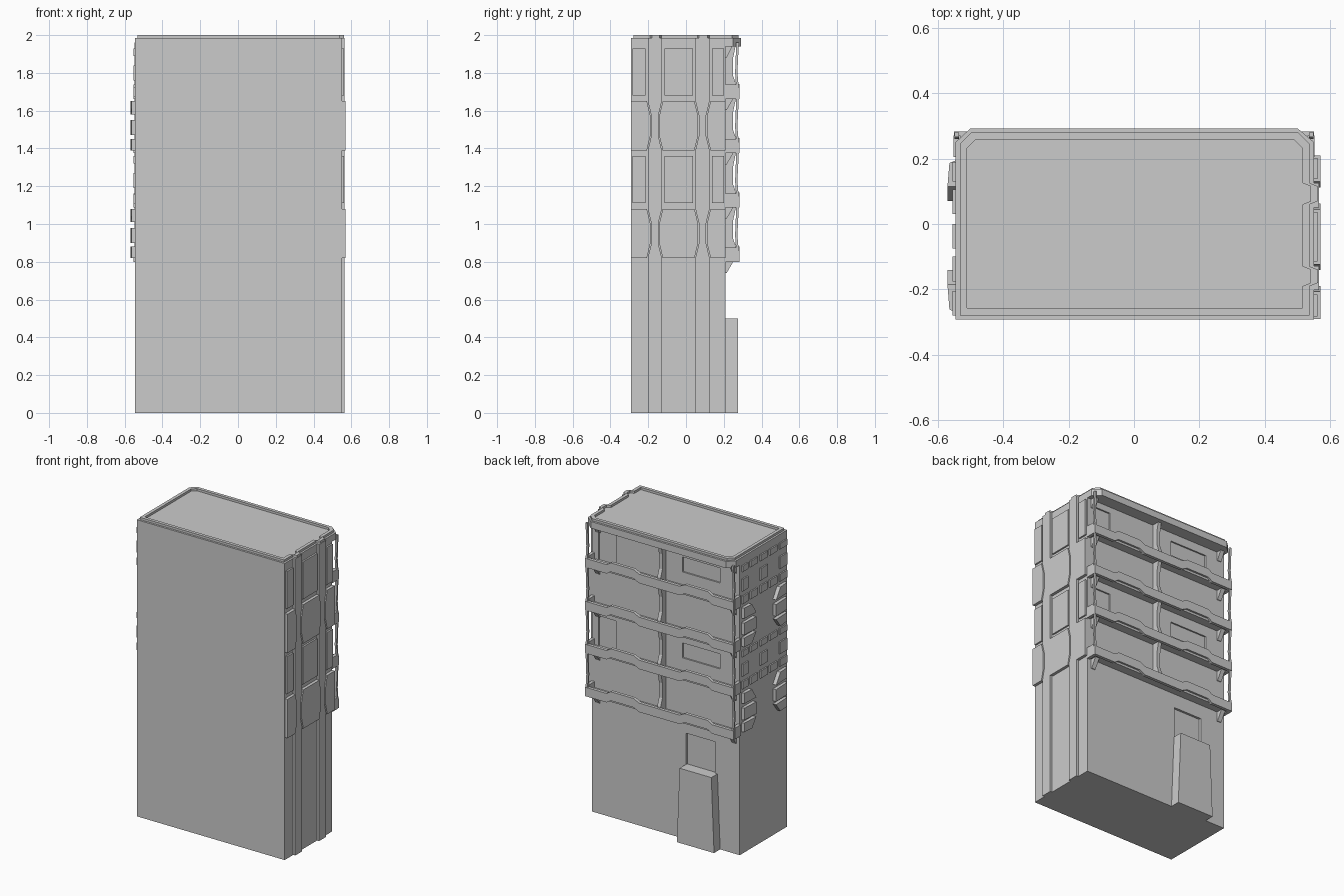
import bpy, bmesh

if "Cube" in bpy.data.objects:
    bpy.data.objects.remove(bpy.data.objects["Cube"])

WALL_R, WALL_L, FRONT, BACK = 0.55, -0.545, -0.292, 0.21
PITCH = 0.2875
LEVELS = [0.80 + PITCH * i for i in range(4)]


def prism(name, pts, axis, lo, hi):
    """Extrude a 2D outline along an axis; outline uses the other two axes in order."""
    def place(p, h):
        c = list(p)
        c.insert("xyz".index(axis), h)
        return c
    bm = bmesh.new()
    a = [bm.verts.new(place(p, lo)) for p in pts]
    b = [bm.verts.new(place(p, hi)) for p in pts]
    n = len(pts)
    bm.faces.new(a)
    bm.faces.new(b)
    for i in range(n):
        bm.faces.new((a[i], a[(i + 1) % n], b[(i + 1) % n], b[i]))
    bmesh.ops.recalc_face_normals(bm, faces=bm.faces)
    me = bpy.data.meshes.new(name)
    bm.to_mesh(me)
    bm.free()
    ob = bpy.data.objects.new(name, me)
    bpy.context.collection.objects.link(ob)
    return ob


def box(name, x0, x1, y0, y1, z0, z1):
    return prism(name, [(x0, y0), (x1, y0), (x1, y1), (x0, y1)], "z", z0, z1)


def cut(target, cutter):
    m = target.modifiers.new("cut", "BOOLEAN")
    m.operation, m.solver, m.object = "DIFFERENCE", "EXACT", cutter
    bpy.context.view_layer.objects.active = target
    bpy.ops.object.modifier_apply(modifier=m.name)
    bpy.data.objects.remove(cutter)


# Main block with recessed doorway, balcony doors and windows
body = box("tower_body", WALL_L, WALL_R, FRONT, BACK, 0, 1.96)
cut(body, box("doorway_cut", -0.36, -0.147, 0.195, 0.3, 0.3, 0.71))
for b in LEVELS[1::2]:
    cut(body, box("door_cut", 0.37, 0.50, 0.2, 0.3, b + 0.03, b + 0.235))
    cut(body, box("window_cut", -0.40, -0.12, 0.2, 0.3, b + 0.12, b + 0.22))

# Entrance block, tapering upward
porch = box("entrance_block", -0.40, -0.125, BACK - 0.012, 0.275, 0, 0.5)
for v in porch.data.vertices:
    if v.co.z > 0.4:
        v.co.x += 0.02 if v.co.x < -0.26 else -0.02

# Roof slab with chamfered back corners
prism("roof_slab", [(WALL_L, FRONT), (WALL_R, FRONT), (WALL_R, 0.25), (0.50, 0.292),
                    (-0.50, 0.292), (WALL_L, 0.25)], "z", 1.94, 1.985)

# Roof rim: stepped on the right where the ribs pass
def rim_outline(d, bump):
    xr, xl = WALL_R - d, WALL_L + d
    pts = [(xl, FRONT + d), (xr, FRONT + d)]
    for y0, y1 in ((-0.19, -0.13), (0.06, 0.125)):
        pts += [(xr, y0), (xr + bump, y0 + 0.01), (xr + bump, y1 - 0.01), (xr, y1)]
    c = 0.04 - d * 0.4
    return pts + [(xr, 0.292 - d - c), (xr - c, 0.292 - d), (xl + c, 0.292 - d), (xl, 0.292 - d - c)]

rim = prism("roof_rim", rim_outline(0.013, 0.025), "z", 1.98, 2.0)
cut(rim, prism("rim_cut", rim_outline(0.035, 0.025), "z", 1.95, 2.05))

# Balconies
steps = [(0.55, 0), (0.39, 0), (0.36, 1), (0.19, 1), (0.15, 0),
         (-0.15, 0), (-0.19, 1), (-0.36, 1), (-0.39, 0), (-0.55, 0)]
for b in LEVELS:
    low = [(x, b + 0.02 * s) for x, s in steps]
    high = [(x, b + 0.06 + 0.02 * s) for x, s in reversed(steps)]
    prism("balcony_parapet", low + high, "y", 0.262, 0.283)
    box("balcony_floor", -0.545, 0.545, BACK - 0.005, 0.27, b + 0.005, b + 0.035)
    top = b + PITCH - 0.01
    # Curved party fin between the two flats
    prism("balcony_fin", [(BACK - 0.005, b + 0.02), (0.268, b + 0.02), (0.268, b + 0.07), (0.25, b + 0.12),
                          (0.25, b + 0.22), (0.265, top + 0.015), (BACK - 0.005, top + 0.015)],
          "x", 0.0, 0.025)
    for s in (-1, 1):
        x0, x1 = sorted((s * 0.53, s * 0.552))
        box("balcony_end", x0, x1, BACK - 0.005, 0.27, b, b + 0.075)
        # Slim leaning corner post
        prism("balcony_post", [(0.266, b + 0.05), (0.28, b + 0.05), (0.272, b + 0.14),
                               (0.28, top + 0.02), (0.266, top + 0.02), (0.26, b + 0.14)],
              "x", s * 0.541 - 0.007, s * 0.541 + 0.007)
        # Bracket under the floor
        prism("balcony_bracket", [(BACK - 0.005, b + 0.02), (0.258, b + 0.02), (0.25, b),
                                  (0.215, b - 0.06), (BACK - 0.005, b - 0.06)],
              "x", s * 0.505 - 0.015, s * 0.505 + 0.015)
for s in (-1, 1):
    prism("roof_bracket", [(BACK - 0.005, 1.95), (0.25, 1.95), (0.215, 1.88), (BACK - 0.005, 1.88)],
          "x", s * 0.505 - 0.015, s * 0.505 + 0.015)

# Right side: full-height ribs that narrow beside the bulging panels
BAYS = [(0.82, 1.08), (1.39, 1.65)]
def rib_edge(y, shift):
    pts = [(y, 0)]
    for z0, z1 in BAYS:
        pts += [(y, z0), (y + shift, z0 + 0.075), (y + shift, z1 - 0.075), (y, z1)]
    return pts + [(y, 1.985)]

for y0, y1 in ((-0.202, -0.128), (0.05, 0.125)):
    prism("side_rib", rib_edge(y0, 0.018) + rib_edge(y1, -0.018)[::-1], "x", 0.53, 0.565)

# Right side panels: (y0, y1, bulge at y0, bulge at y1)
for y0, y1, d0, d1 in ((-0.29, -0.207, 0, 0.018), (-0.123, 0.045, 0.018, 0.018), (0.13, 0.21, 0.018, 0)):
    for z0, z1 in BAYS:
        prism("bulging_panel", [(y0, z0), (y1, z0), (y1 + d1, z0 + 0.075), (y1 + d1, z1 - 0.075), (y1, z1),
                                (y0, z1), (y0 - d0, z1 - 0.075), (y0 - d0, z0 + 0.075)], "x", 0.54, 0.57)
        box("flat_panel", 0.54, 0.561, y0 + 0.008, y1 - 0.008, z1 + 0.03, z1 + 0.28)

# Left side: slatted half-octagon bays and small square panels
for base in (0.82, 1.39):
    for outer, inner in ((0.20, 0.07), (-0.275, -0.14)):
        k = 0.045 if inner > outer else -0.045
        for z0, z1, e0, e1 in ((0, 0.06, 1, 0), (0.08, 0.16, 0, 0), (0.19, 0.26, 0, 1)):
            slat = prism("slatted_bay", [(outer, base + z0), (inner - k * e0, base + z0),
                                         (inner - k * e1, base + z1), (outer, base + z1)], "x", -0.57, -0.53)
            for v in slat.data.vertices:  # chamfer the outer end
                if v.co.x < -0.56 and abs(v.co.y - outer) < 0.001:
                    v.co.y += k * 0.3
                    v.co.x += 0.006
    for z0, z1 in ((0.285, 0.335), (0.37, 0.45), (0.50, 0.54)):
        for y0, y1 in ((0.13, 0.19), (0.03, 0.105), (-0.075, 0.0), (-0.175, -0.10), (-0.28, -0.205)):
            if z0 == 0.37 and y0 in (0.03, -0.175):
                continue
            box("square_panel", -0.554, -0.53, y0, y1, base + z0, base + z1)
